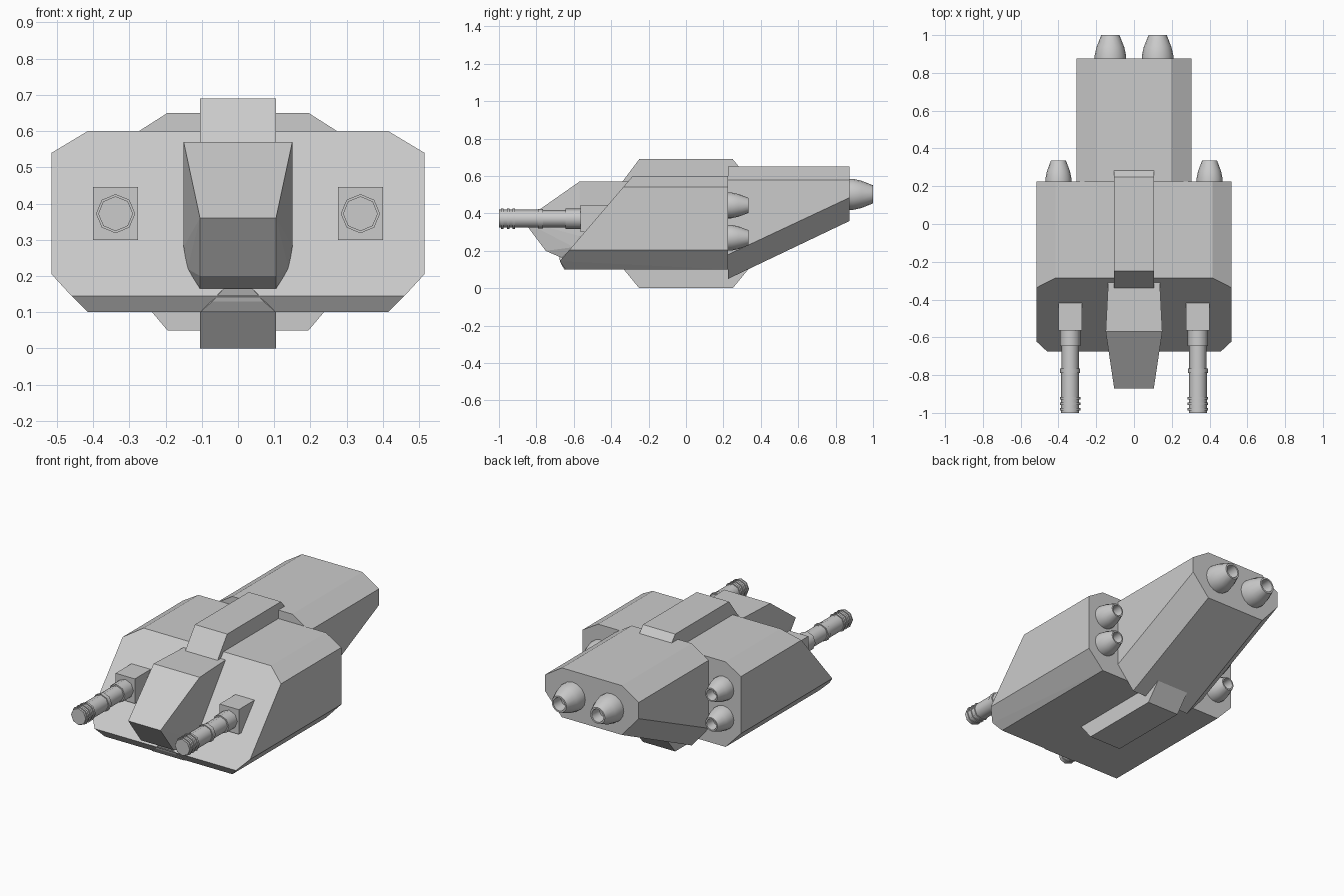
import bpy, bmesh, math

if "Cube" in bpy.data.objects:
    bpy.data.objects.remove(bpy.data.objects["Cube"])


def finish(bm, name, smooth=None):
    bmesh.ops.recalc_face_normals(bm, faces=bm.faces)
    mesh = bpy.data.meshes.new(name)
    bm.to_mesh(mesh)
    bm.free()
    obj = bpy.data.objects.new(name, mesh)
    bpy.context.collection.objects.link(obj)
    if smooth:
        bpy.ops.object.select_all(action='DESELECT')
        bpy.context.view_layer.objects.active = obj
        obj.select_set(True)
        bpy.ops.object.shade_smooth_by_angle(angle=math.radians(smooth))
    return obj


def faceted(name, half):
    """Convex flat-faced block from points given on +x and mirrored to -x."""
    bm = bmesh.new()
    for x, y, z in half:
        bm.verts.new((x, y, z))
        bm.verts.new((-x, y, z))
    res = bmesh.ops.convex_hull(bm, input=bm.verts)
    loose = [v for v in bm.verts if not v.link_faces]
    bmesh.ops.delete(bm, geom=loose, context='VERTS')
    bmesh.ops.dissolve_limit(bm, angle_limit=math.radians(1.5),
                             verts=bm.verts, edges=bm.edges)
    return finish(bm, name)


def lathe(name, x, z, profile, sides, smooth):
    """Turned part around a y axis; profile is (y, radius)."""
    bm = bmesh.new()
    rings = []
    for y, r in profile:
        rings.append([bm.verts.new((x + r * math.cos(2 * math.pi * i / sides), y,
                                    z + r * math.sin(2 * math.pi * i / sides)))
                      for i in range(sides)])
    for a, b in zip(rings, rings[1:]):
        for i in range(sides):
            j = (i + 1) % sides
            bm.faces.new((a[i], a[j], b[j], b[i]))
    bm.faces.new(rings[0])
    bm.faces.new(rings[-1])
    return finish(bm, name, smooth)


def box(name, x0, x1, y0, y1, z0, z1):
    bm = bmesh.new()
    bmesh.ops.create_cube(bm, size=1)
    for v in bm.verts:
        v.co = ((x0 + x1) / 2 + v.co.x * (x1 - x0),
                (y0 + y1) / 2 + v.co.y * (y1 - y0),
                (z0 + z1) / 2 + v.co.z * (z1 - z0))
    return finish(bm, name)


# Main hull: chamfered section with sloped front
def slope_y(z):
    return -0.285 - (0.6 - z) * 0.857


hull = [(x, slope_y(z), z) for x, z in
        ((0.415, 0.6), (0.515, 0.54), (0.515, 0.205), (0.46, 0.145))]
hull += [(0.415, -0.645, 0.1)]
hull += [(x, 0.225, z) for x, z in
         ((0.415, 0.6), (0.515, 0.54), (0.515, 0.205), (0.415, 0.1))]
faceted("main_hull", hull)

# Rear body tapering upward to the back
rear = [(x, 0.225, z) for x, z in ((0.195, 0.65), (0.305, 0.58), (0.305, 0.18), (0.195, 0.05))]
rear += [(x, 0.875, z) for x, z in ((0.195, 0.65), (0.305, 0.58), (0.305, 0.485), (0.195, 0.36))]
faceted("rear_body", rear)

# Central spine, showing above and below the hull
faceted("spine", [(0.105, y, z) for y, z in
                  ((-0.25, 0.69), (0.25, 0.69), (0.34, 0.58), (0.34, 0.11),
                   (0.25, 0.0), (-0.25, 0.0), (-0.34, 0.11), (-0.34, 0.57))])

# Cockpit and the wedge beneath it
faceted("cockpit", [(0.105, -0.87, 0.36), (0.105, -0.75, 0.2), (0.105, -0.67, 0.165),
                    (0.15, -0.57, 0.57), (0.15, -0.57, 0.28), (0.14, -0.6, 0.22),
                    (0.135, -0.28, 0.57), (0.135, -0.28, 0.3), (0.105, -0.5, 0.165)])
faceted("chin_wedge", [(0.04, -0.68, 0.165), (0.07, -0.668, 0.13), (0.105, -0.65, 0.1),
                       (0.105, -0.5, 0.1), (0.04, -0.5, 0.165)])

# Guns: mount block and ringed barrel
barrel = [(-0.5, 0.054), (-0.645, 0.054), (-0.645, 0.046), (-0.765, 0.046),
          (-0.765, 0.053), (-0.79, 0.053), (-0.79, 0.048)]
for y in (-0.915, -0.945, -0.975):
    barrel += [(y, 0.048), (y, 0.054), (y - 0.013, 0.054), (y - 0.013, 0.048)]
barrel += [(-1.0, 0.048)]
for side, s in (("left", -1), ("right", 1)):
    cx = 0.338 * s
    box(f"gun_mount_{side}", cx - 0.0625, cx + 0.0625, -0.565, -0.38, 0.3, 0.445)
    lathe(f"gun_barrel_{side}", cx, 0.372, barrel, 8, 50)


# Engine nozzles: hollow tapered cups
def nozzle(name, x, z, y, r, length):
    lathe(name, x, z, [(y - 0.02, r), (y + 0.15 * length, r),
                       (y + 0.5 * length, r * 0.88), (y + length, r * 0.58),
                       (y + length, r * 0.46), (y + 0.5 * length, r * 0.38)], 16, 40)


for side, s in (("left", -1), ("right", 1)):
    nozzle(f"rear_nozzle_{side}", 0.125 * s, 0.502, 0.875, 0.083, 0.125)
    nozzle(f"upper_nozzle_{side}", 0.4 * s, 0.443, 0.225, 0.069, 0.11)
    nozzle(f"lower_nozzle_{side}", 0.4 * s, 0.27, 0.225, 0.069, 0.11)
